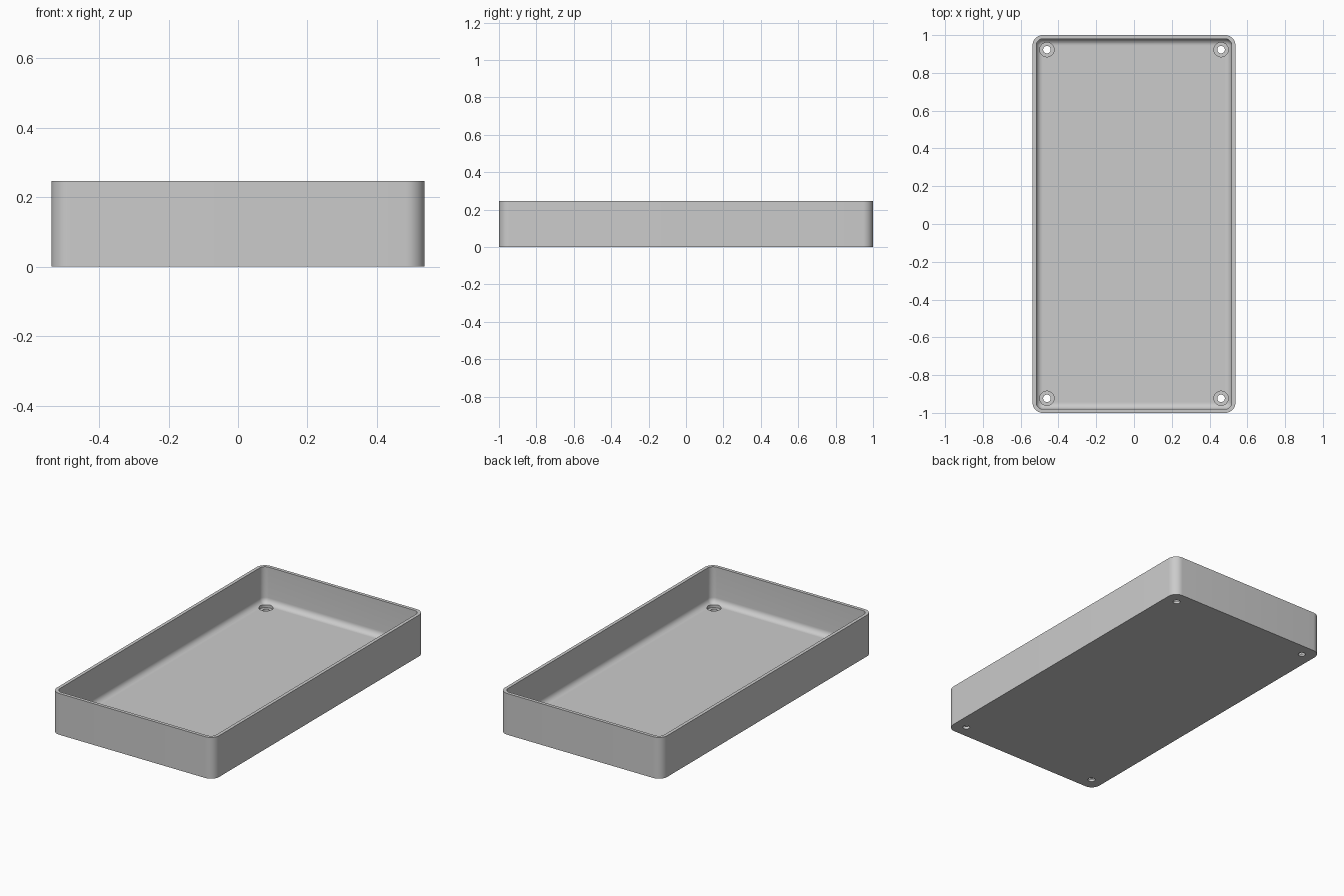
import bpy, bmesh, math

if "Cube" in bpy.data.objects:
    bpy.data.objects.remove(bpy.data.objects["Cube"])

HX, HY, HEIGHT = 0.5375, 1.0, 0.247
CORNER, WALL, FLOOR, FILLET = 0.055, 0.02, 0.03, 0.034
STEPS = 10

grey = bpy.data.materials.new("light grey plastic")
grey.use_nodes = True
colour = (0.6, 0.6, 0.6, 1)
grey.diffuse_color = colour
grey.node_tree.nodes["Principled BSDF"].inputs["Base Color"].default_value = colour


def ring(bm, inset, z):
    """Rounded rectangle loop, inset from the outer outline."""
    r = CORNER - inset
    verts = []
    for q, (sx, sy) in enumerate([(1, 1), (-1, 1), (-1, -1), (1, -1)]):
        for i in range(STEPS + 1):
            a = (q + i / STEPS) * math.pi / 2
            verts.append(bm.verts.new((sx * (HX - CORNER) + r * math.cos(a),
                                       sy * (HY - CORNER) + r * math.sin(a), z)))
    return verts


# Tray: outer wall, rim, inner wall and rounded floor edge
bm = bmesh.new()
profile = [(0, 0), (0, HEIGHT), (WALL, HEIGHT)]
for i in range(9):
    a = i / 8 * math.pi / 2
    profile.append((WALL + FILLET * (1 - math.cos(a)),
                    FLOOR + FILLET * (1 - math.sin(a))))
rings = [ring(bm, *p) for p in profile]
for lower, upper in zip(rings, rings[1:]):
    for i in range(len(lower)):
        j = (i + 1) % len(lower)
        bm.faces.new((lower[i], lower[j], upper[j], upper[i]))
bm.faces.new(list(reversed(rings[0])))
bm.faces.new(rings[-1])
bmesh.ops.recalc_face_normals(bm, faces=bm.faces)
mesh = bpy.data.meshes.new("tray")
bm.to_mesh(mesh)
bm.free()
tray = bpy.data.objects.new("tray", mesh)
bpy.context.collection.objects.link(tray)
mesh.materials.append(grey)


def cut(name, radius, bottom, top):
    """Cut a round hole in each of the four floor corners."""
    bm = bmesh.new()
    for sx in (-1, 1):
        for sy in (-1, 1):
            new = bmesh.ops.create_cone(bm, cap_ends=True, segments=32, radius1=radius,
                                        radius2=radius, depth=top - bottom)["verts"]
            bmesh.ops.translate(bm, verts=new,
                                vec=(sx * 0.461, sy * 0.923, (top + bottom) / 2))
    data = bpy.data.meshes.new(name)
    bm.to_mesh(data)
    bm.free()
    data.materials.append(grey)
    cutter = bpy.data.objects.new(name, data)
    bpy.context.collection.objects.link(cutter)
    mod = tray.modifiers.new(name, "BOOLEAN")
    mod.operation = "DIFFERENCE"
    mod.solver = "EXACT"
    mod.object = cutter
    bpy.context.view_layer.objects.active = tray
    bpy.ops.object.modifier_apply(modifier=name)
    bpy.data.objects.remove(cutter)


# Screw holes with a wider seat on the inside
cut("screw_seats", 0.038, 0.015, 0.15)
cut("screw_holes", 0.02, -0.05, 0.1)

bpy.ops.object.select_all(action="DESELECT")
tray.select_set(True)
bpy.context.view_layer.objects.active = tray
bpy.ops.object.shade_smooth_by_angle(angle=math.radians(30))
